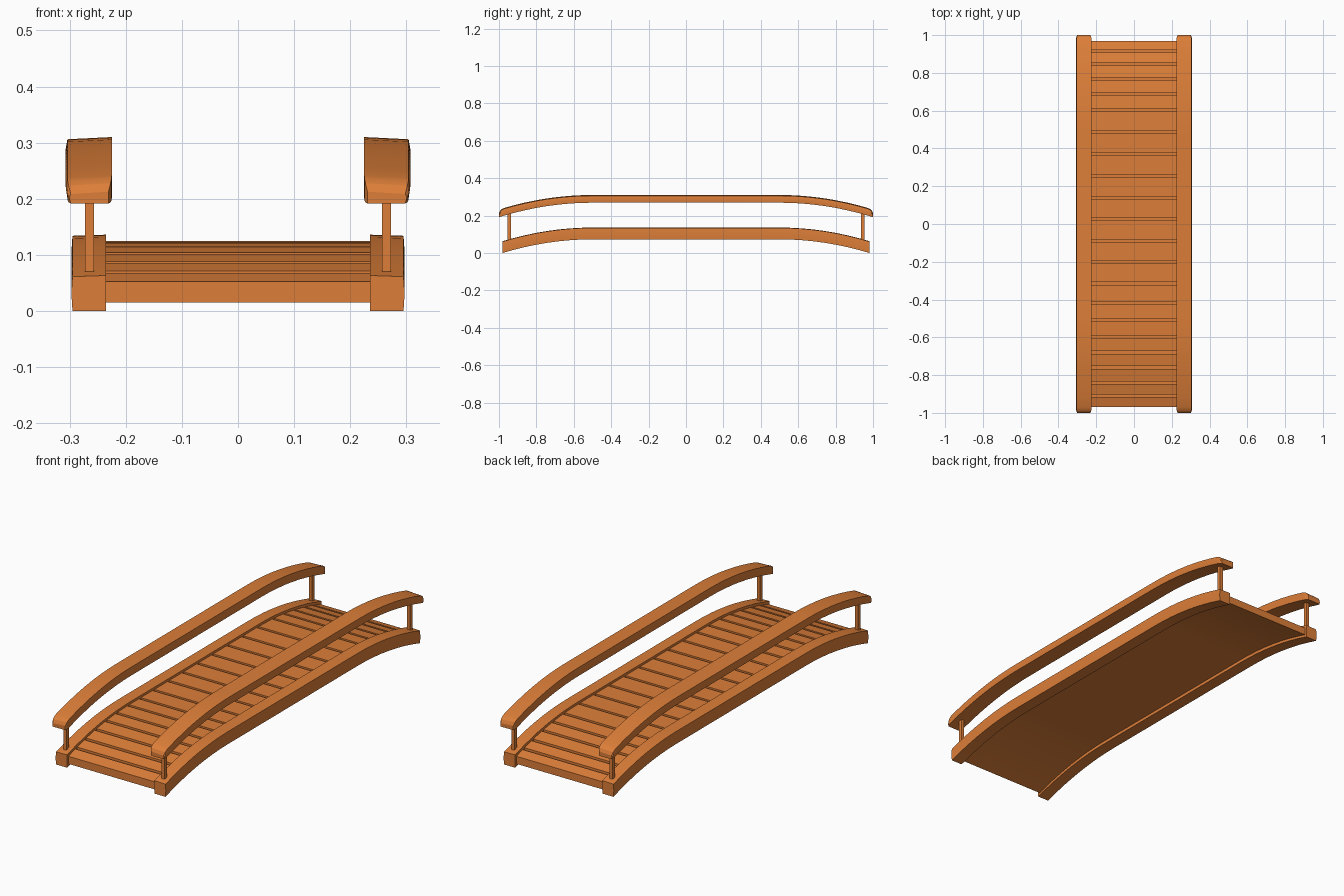
import bpy, bmesh, math

if "Cube" in bpy.data.objects:
    bpy.data.objects.remove(bpy.data.objects["Cube"])

mat = bpy.data.materials.new("orange_wood")
mat.diffuse_color = (0.72, 0.21, 0.04, 1)
mat.use_nodes = True
mat.node_tree.nodes["Principled BSDF"].inputs["Base Color"].default_value = mat.diffuse_color


def drop(y, k):
    """Height lost where the bridge bends down past its flat middle."""
    return k * max(0, abs(y) - 0.5) ** 2


def finish(bm, name):
    bmesh.ops.recalc_face_normals(bm, faces=bm.faces)
    me = bpy.data.meshes.new(name)
    bm.to_mesh(me)
    bm.free()
    ob = bpy.data.objects.new(name, me)
    bpy.context.collection.objects.link(ob)
    me.materials.append(mat)
    bpy.ops.object.select_all(action='DESELECT')
    ob.select_set(True)
    bpy.context.view_layer.objects.active = ob
    bpy.ops.object.shade_smooth_by_angle(angle=math.radians(25))
    return ob


def loft(name, sections):
    """Skin a row of equal-length point rings and cap both ends."""
    bm = bmesh.new()
    rings = [[bm.verts.new(p) for p in s] for s in sections]
    n = len(rings[0])
    for a, b in zip(rings, rings[1:]):
        for i in range(n):
            j = (i + 1) % n
            bm.faces.new((a[i], a[j], b[j], b[i]))
    bm.faces.new(rings[0])
    bm.faces.new(rings[-1])
    return finish(bm, name)


def stations(end):
    half = [0.2, 0.5, 0.56, 0.62, 0.68, 0.74, 0.8, 0.86, 0.92] + end
    return [-y for y in reversed(half)] + half


def stringer_section(s, y):
    d = drop(y, 0.316)
    top, bot = 0.136 - d, 0.073 - d
    mid = (top + bot) / 2
    return [(s * 0.235, y, bot), (s * 0.295, y, bot), (s * 0.297, y, mid),
            (s * 0.295, y, top - 0.002), (s * 0.235, y, top)]


def rail_section(s, y):
    # the rail tip is rounded off from above and at its corners
    tip = max(0, (abs(y) - 0.97) / 0.03)
    r = 1 - math.sqrt(max(0, 1 - tip * tip))
    d = drop(y, 0.31)
    top, bot = 0.31 - d - 0.02 * r, 0.269 - d
    inner, outer = 0.225 + 0.006 * r, 0.304 - 0.006 * r
    mid = (top + bot) / 2
    return [(s * inner, y, bot), (s * outer, y, bot), (s * (outer + 0.003), y, mid),
            (s * outer, y, top - 0.004), (s * inner, y, top)]


for s, side in ((-1, "left"), (1, "right")):
    # Curved side beams and handrails
    loft(side + "_side_beam", [stringer_section(s, y) for y in stations([0.98])])
    loft(side + "_handrail",
         [rail_section(s, y) for y in stations([0.97, 0.983, 0.993, 1.0])])
    # Posts at both ends
    for e, end in ((-1, "front"), (1, "back")):
        bm = bmesh.new()
        bmesh.ops.create_cube(bm, size=1)
        for v in bm.verts:
            v.co = (s * 0.265 + v.co.x * 0.016, e * 0.945 + v.co.y * 0.02,
                    0.14 + v.co.z * 0.14)
        finish(bm, f"{side}_{end}_post")

# Deck: one curved slab with grooves between the planks
grooves = [-0.91, -0.84, -0.76, -0.68, -0.60, -0.51, -0.42, -0.315, -0.20, -0.09,
           0.025, 0.138, 0.255, 0.37, 0.487, 0.605, 0.69, 0.768, 0.847, 0.915]
K, W, DEPTH = 0.33, 0.007, 0.014
top = lambda y: 0.125 - drop(y, K)
profile = [(-0.97, top(-0.97))]
for g in grooves:
    profile += [(g - W, top(g - W)), (g - W, top(g) - DEPTH),
                (g + W, top(g) - DEPTH), (g + W, top(g + W))]
profile.append((0.97, top(0.97)))
profile += [(y, 0.088 - drop(y, K)) for y in reversed(stations([0.97]))]
loft("deck", [[(x, y, z) for y, z in profile] for x in (-0.236, 0.236)])
